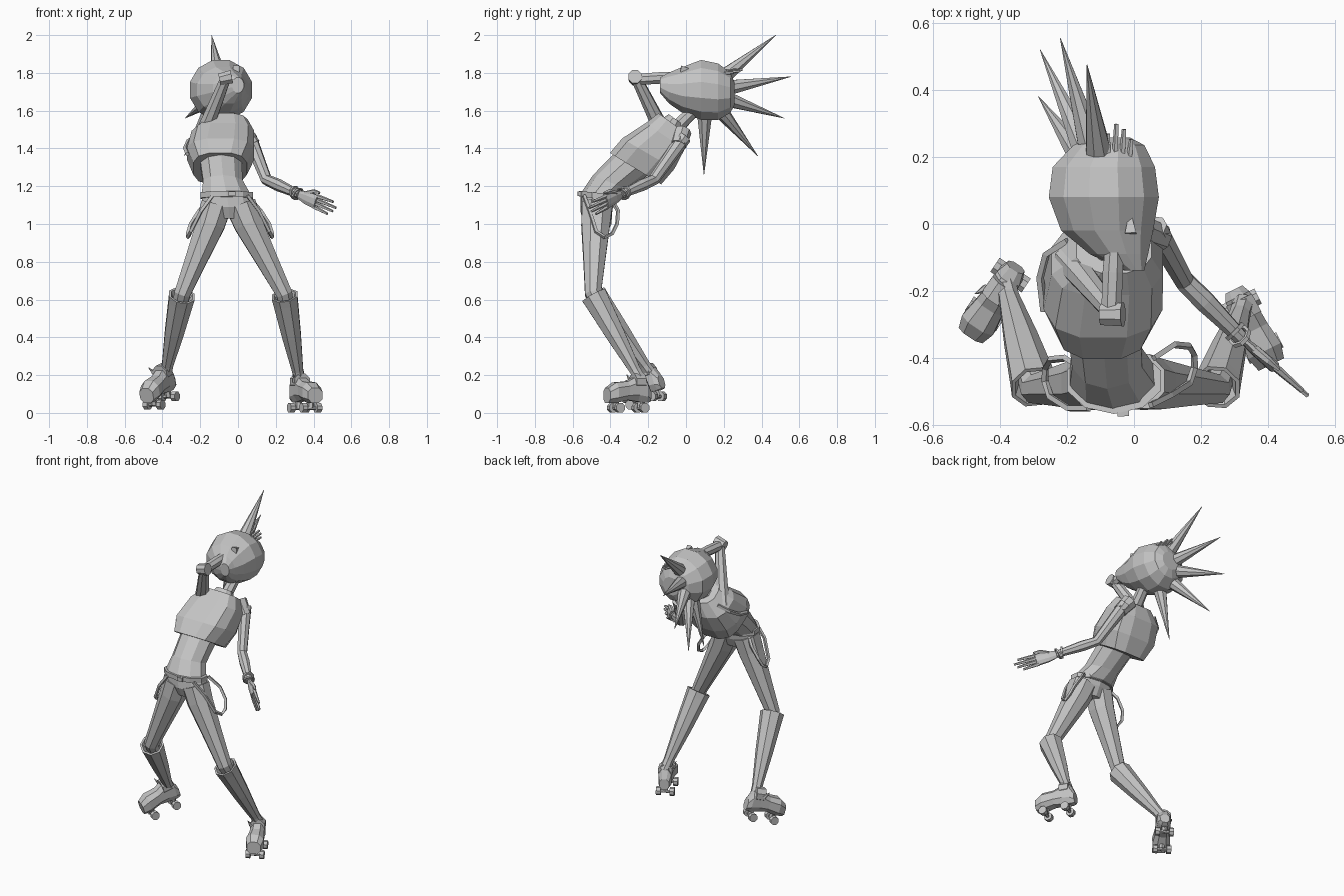
import bpy, bmesh, math
from mathutils import Vector as V

if "Cube" in bpy.data.objects:
    bpy.data.objects.remove(bpy.data.objects["Cube"])

grey = bpy.data.materials.new("plain grey")
grey.use_nodes = True
colour = (0.55, 0.55, 0.55, 1)
grey.diffuse_color = colour
grey.node_tree.nodes["Principled BSDF"].inputs["Base Color"].default_value = colour


def loft(name, rings, caps=True):
    """Skin a list of closed rings that share one point count."""
    bm = bmesh.new()
    rows = [[bm.verts.new(p) for p in ring] for ring in rings]
    n = len(rows[0])
    for a, b in zip(rows, rows[1:]):
        for i in range(n):
            j = (i + 1) % n
            bm.faces.new((a[i], a[j], b[j], b[i]))
    if caps:
        bm.faces.new(rows[0])
        bm.faces.new(rows[-1])
    bmesh.ops.recalc_face_normals(bm, faces=bm.faces)
    mesh = bpy.data.meshes.new(name)
    bm.to_mesh(mesh)
    bm.free()
    mesh.materials.append(grey)
    ob = bpy.data.objects.new(name, mesh)
    bpy.context.collection.objects.link(ob)
    return ob


def oval(centre, rx, ry, u, v, n, power=1.0):
    """Ring of n points; a power below 1 makes it boxier."""
    def soft(k):
        return math.copysign(abs(k) ** power, k)
    return [V(centre) + u * rx * soft(math.cos(a)) + v * ry * soft(math.sin(a))
            for a in (math.tau * (i + 0.5) / n for i in range(n))]


def tilted(x, y, z, rx, ry, lean, n=10, power=1.0):
    """Body ring whose back edge drops by the lean angle."""
    return oval((x, y, z), rx, ry, V((1, 0, 0)), V((0, math.cos(lean), -math.sin(lean))), n, power)


def tube(name, points, radii, n=8, flat=1.0, side=None):
    """Tapered tube along a path, optionally flattened across its side axis."""
    pts = [V(p) for p in points]
    rings = []
    s = V(side) if side else None
    for i, p in enumerate(pts):
        t = (pts[min(i + 1, len(pts) - 1)] - pts[max(i - 1, 0)]).normalized()
        if s is None:
            s = t.cross(V((0, 0, 1)) if abs(t.z) < 0.9 else V((1, 0, 0)))
        s = (s - t * s.dot(t)).normalized()
        rings.append(oval(p, radii[i], radii[i] * flat, s, t.cross(s), n))
    return loft(name, rings)


# Head, tapering forward to the chin
X, Z = V((1, 0, 0)), V((0, 0, 1))
head = [(-0.07, 0.258, 1.69, 0.06, 0.06), (-0.075, 0.235, 1.695, 0.11, 0.11),
        (-0.09, 0.17, 1.70, 0.158, 0.155), (-0.09, 0.08, 1.71, 0.17, 0.164),
        (-0.08, -0.02, 1.71, 0.142, 0.125), (-0.045, -0.09, 1.72, 0.09, 0.085),
        (0, -0.138, 1.735, 0.032, 0.042)]
loft("head", [oval(h[:3], h[3], h[4], X, Z, 12) for h in head])
tube("nose", [(-0.012, 0.035, 1.815), (-0.01, -0.028, 1.822)], [0.003, 0.024], 4)
tube("neck", [(-0.06, -0.07, 1.49), (-0.05, 0.04, 1.6)], [0.04, 0.034])

# Row of hair spikes down the back of the head
middle = V((-0.09, 0.1, 1.7))
for tip in [(-0.14, 0.475, 2.0), (-0.22, 0.555, 1.78), (-0.28, 0.52, 1.56),
            (-0.285, 0.38, 1.36), (-0.2, 0.095, 1.26)]:
    tip = V(tip)
    tube("hair_spike", [middle.lerp(tip, 0.3), tip], [0.041, 0.001], 8)

# Torso leaning back, with a boxy cropped jacket
loft("jacket", [tilted(-0.095, -0.267, 1.293, 0.145, 0.163, 0.55, 12, 0.7),
                tilted(-0.092, -0.2, 1.372, 0.182, 0.164, 0.53, 12, 0.7),
                tilted(-0.08, -0.11, 1.465, 0.17, 0.127, 0.6, 12, 0.7),
                tilted(-0.06, -0.075, 1.535, 0.115, 0.09, 0.63, 12, 0.8)])
loft("collar", [tilted(-0.06, -0.075, 1.525, 0.075, 0.06, 0.63),
                tilted(-0.058, -0.055, 1.555, 0.055, 0.045, 0.63)])
tube("armhole_strap", [(-0.2, -0.05, 1.48), (-0.262, -0.09, 1.44), (-0.28, -0.16, 1.4),
                       (-0.268, -0.26, 1.37)], [0.012] * 4, 4)
loft("waist", [tilted(-0.06, -0.468, 1.14, 0.14, 0.094, 0.2),
               tilted(-0.08, -0.4, 1.22, 0.11, 0.1, 0.4),
               tilted(-0.09, -0.285, 1.32, 0.115, 0.11, 0.5)])
loft("shorts", [tilted(-0.06, -0.465, 1.15, 0.135, 0.088, 0.1),
                tilted(-0.05, -0.47, 1.09, 0.15, 0.086, 0),
                tilted(-0.045, -0.47, 1.03, 0.09, 0.06, 0)])
loft("belt", [tilted(-0.06, -0.467, z, 0.147, 0.1, 0.1) for z in (1.135, 1.165)])
tube("buckle", [(-0.05, -0.562, 1.16), (-0.015, -0.56, 1.16)], [0.018, 0.018], 4)

# Hanging straps beside each thigh
strap = [(0.06, -0.40, 1.14), (0.12, -0.36, 1.07), (0.165, -0.365, 1.0), (0.18, -0.39, 0.95),
         (0.18, -0.43, 0.93), (0.165, -0.475, 0.96), (0.11, -0.51, 1.07), (0.05, -0.54, 1.15)]
for name, sign, centre, back in (("left", 1, -0.05, 0), ("right", -1, -0.035, 0.04)):
    path = [(centre + sign * (x + 0.05), max(y - back, -0.55), z) for x, y, z in strap]
    tube(name + "_strap", path, [0.011] * len(path), 4)

# Legs with hollow-topped boots
legs = {"left": [(0.015, -0.47, 1.1), (0.055, -0.478, 1.0), (0.245, -0.492, 0.63), (0.322, -0.25, 0.19)],
        "right": [(-0.115, -0.47, 1.1), (-0.145, -0.478, 1.0), (-0.295, -0.492, 0.63), (-0.38, -0.195, 0.22)]}
for name, (hip, upper, knee, ankle) in legs.items():
    knee, ankle = V(knee), V(ankle)
    tube(name + "_leg", [hip, upper, V(upper).lerp(knee, 0.5), knee, knee.lerp(ankle, 0.2)],
         [0.088, 0.082, 0.063, 0.046, 0.042])
    axis = (ankle - knee).normalized()
    side = axis.cross(X).normalized()
    across = axis.cross(side)
    steps = [(0.1, 0.045), (0.02, 0.062), (0.02, 0.074), (0.1, 0.07), (0.5, 0.054), (0.92, 0.032), (1.05, 0.034)]
    loft(name + "_boot", [oval(knee.lerp(ankle, t), r, r, side, across, 8) for t, r in steps])


def skate(name, heel, forward):
    f = V(forward).normalized()
    s = f.cross(Z).normalized()
    u = s.cross(f)

    def at(d, w, h):
        return V(heel) + f * d + s * w + u * h
    body = [(-0.005, 0.03, 0.055, 0.13), (0.02, 0.042, 0.05, 0.185), (0.07, 0.044, 0.055, 0.2),
            (0.13, 0.048, 0.065, 0.17), (0.2, 0.058, 0.05, 0.165), (0.245, 0.045, 0.05, 0.135)]
    loft(name + "_shoe", [oval(at(d, 0, (lo + hi) / 2), w, (hi - lo) / 2, s, u, 8, 0.8)
                          for d, w, lo, hi in body])
    tube(name + "_ankle_strap", [at(0.03, 0, 0.165), at(0.09, 0, 0.165)], [0.046, 0.048], 8)
    tube(name + "_buckle_spike", [at(0.08, 0.04, 0.165), at(0.1, 0.058, 0.205)], [0.014, 0.001], 5)
    for d in (0.045, 0.19):
        tube(name + "_axle", [at(d, -0.05, 0.026), at(d, 0.05, 0.026)], [0.01] * 2, 6)
        tube(name + "_truck", [at(d, 0, 0.026), at(d, 0, 0.065)], [0.018] * 2, 6)
        for w in (-1, 1):
            tube(name + "_wheel", [at(d, w * 0.028, 0.027), at(d, w * 0.056, 0.027)], [0.027] * 2, 8)


skate("left", (0.30, -0.20, 0), (0.45, -0.9, 0))
skate("right", (-0.34, -0.11, 0.075), (-0.53, -0.8, -0.3))


def hand(name, wrist, forward, spread):
    f = V(forward).normalized()
    s = V(spread)
    s = (s - f * s.dot(f)).normalized()
    w = V(wrist)
    tube(name + "_palm", [w, w + f * 0.05, w + f * 0.13], [0.024, 0.036, 0.04], 8, 0.45, side=s)
    for i, length in enumerate((0.1, 0.13, 0.145, 0.115)):
        k = i - 1.5
        root = w + f * 0.12 + s * k * 0.02
        tube(name + "_finger", [root, root + f * length + s * k * 0.004], [0.012, 0.007], 5)
    root = w + f * 0.04 + s * 0.02
    tube(name + "_thumb", [root, root + f * 0.05 + s * 0.028, root + f * 0.09 + s * 0.032],
         [0.014, 0.012, 0.006], 5)


# Left arm reaching out and down
shoulder, elbow, wrist = V((0.06, -0.01, 1.46)), V((0.15, -0.17, 1.235)), V((0.325, -0.345, 1.155))
tube("left_arm", [shoulder, shoulder.lerp(elbow, 0.5), elbow, elbow.lerp(wrist, 0.35), wrist],
     [0.04, 0.035, 0.031, 0.033, 0.022])
tube("left_sleeve", [(0.02, -0.02, 1.49), shoulder.lerp(elbow, 0.2)], [0.05, 0.044])
hand("left", wrist, (0.2, -0.175, -0.085), (0.1, 0, 1))

# Bracelets
for t, lean in ((0.86, 0.25), (0.95, -0.25)):
    axis = (wrist - elbow).normalized()
    u = axis.cross(Z).normalized()
    v = (axis.cross(u) + axis * lean).normalized()
    c = elbow.lerp(wrist, t)
    ring = [(0.028, -0.006), (0.037, -0.006), (0.037, 0.006), (0.028, 0.006), (0.028, -0.006)]
    loft("bracelet", [oval(c + axis * d, r, r, u, v, 8) for r, d in ring], caps=False)

# Right arm raised, forearm folded back through the head to the crown
shoulder, elbow, wrist = V((-0.195, -0.105, 1.45)), V((-0.068, -0.26, 1.765)), V((-0.055, 0.035, 1.785))
tube("right_upper_arm", [shoulder, shoulder.lerp(elbow, 0.35), elbow], [0.05, 0.041, 0.03])
tube("right_elbow", [elbow - V((0.03, 0.01, 0)), elbow + V((0.035, -0.01, 0.015))], [0.034, 0.038])
tube("right_forearm", [elbow, elbow.lerp(wrist, 0.4), wrist], [0.032, 0.033, 0.023])
hand("right", wrist, (0.015, 0.27, 0.03), (-1, 0, 0.2))
